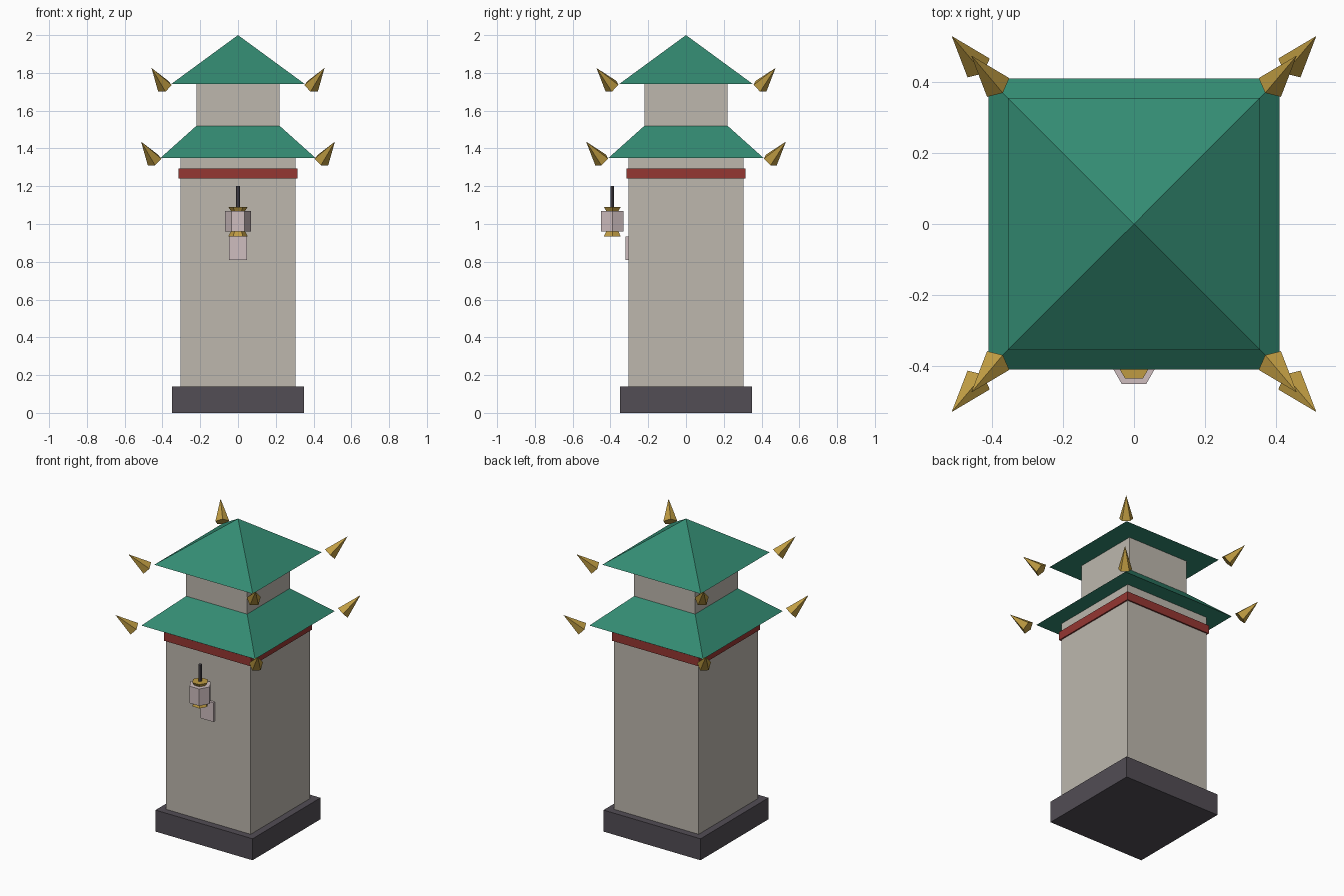
import bpy, bmesh, math
from mathutils import Vector

cube = bpy.data.objects.get("Cube")
if cube:
    bpy.data.objects.remove(cube, do_unlink=True)


def material(name, rgb):
    m = bpy.data.materials.new(name)
    m.use_nodes = True
    color = (*rgb, 1)
    m.diffuse_color = color
    m.node_tree.nodes["Principled BSDF"].inputs["Base Color"].default_value = color
    return m


plaster = material("pale plaster", (0.51, 0.475, 0.42))
green = material("green tile", (0.034, 0.26, 0.17))
red = material("red paint", (0.30, 0.038, 0.032))
stone = material("dark stone", (0.084, 0.074, 0.089))
gold = material("gold", (0.52, 0.33, 0.055))
paper = material("lantern paper", (0.62, 0.51, 0.52))


def finish(bm, name, mat):
    bmesh.ops.recalc_face_normals(bm, faces=bm.faces)
    mesh = bpy.data.meshes.new(name)
    bm.to_mesh(mesh)
    bm.free()
    mesh.materials.append(mat)
    obj = bpy.data.objects.new(name, mesh)
    bpy.context.collection.objects.link(obj)
    return obj


def prism(name, mat, sides, rings, center=(0, 0), turn=0.0):
    """Stack of regular rings given as (radius, z); radius 0 makes a point."""
    bm = bmesh.new()
    loops = []
    for r, z in rings:
        angles = [turn + math.tau * i / sides for i in range(sides)]
        if r == 0:
            angles = angles[:1]
        loops.append([bm.verts.new((center[0] + r * math.cos(a),
                                    center[1] + r * math.sin(a), z)) for a in angles])
    for low, high in zip(loops, loops[1:]):
        for i in range(sides):
            j = (i + 1) % sides
            if len(high) == 1:
                bm.faces.new((low[i], low[j], high[0]))
            else:
                bm.faces.new((low[i], low[j], high[j], high[i]))
    bm.faces.new(loops[0])
    if len(loops[-1]) > 1:
        bm.faces.new(loops[-1])
    return finish(bm, name, mat)


def square(name, mat, rings):
    """Square tier given as (half width, z) rings."""
    return prism(name, mat, 4, [(h * math.sqrt(2), z) for h, z in rings], turn=math.pi / 4)


# Tower tiers
square("base", stone, [(0.35, 0), (0.35, 0.14)])
square("lower_walls", plaster, [(0.305, 0.14), (0.305, 1.35)])
square("trim_band", red, [(0.314, 1.24), (0.314, 1.295)])
square("lower_roof", green, [(0.41, 1.35), (0.22, 1.52)])
square("upper_walls", plaster, [(0.22, 1.52), (0.22, 1.74)])
square("upper_roof", green, [(0.355, 1.74), (0, 2.0)])


# Five-sided horns floating off each roof corner
def horn(name, half, z, sx, sy):
    axis = Vector((0.07, 0.083, 0.1))
    root = Vector((half + 0.033, half + 0.036, z - 0.014))
    side = Vector((0, 0, 1)).cross(axis).normalized()
    up = axis.cross(side).normalized()
    bm = bmesh.new()

    def place(p):
        return bm.verts.new((p.x * sx, p.y * sy, p.z))

    tip = place(root + axis)
    ring = []
    for i in range(5):
        a = math.tau * i / 5
        ring.append(place(root + 0.043 * (up * math.cos(a) + side * math.sin(a))))
    for i in range(5):
        bm.faces.new((ring[i], ring[(i + 1) % 5], tip))
    bm.faces.new(ring)
    finish(bm, name, gold)


for tier, half, z in (("lower", 0.41, 1.35), ("upper", 0.355, 1.74)):
    for depth, sy in (("front", -1), ("back", 1)):
        for hand, sx in (("right", -1), ("left", 1)):
            horn(f"{tier}_horn_{depth}_{hand}", half, z, sx, sy)

# Hexagonal lantern in front of the wall
spot = (0, -0.39)
prism("lantern_rod", stone, 8, [(0.01, 1.085), (0.01, 1.2)], spot)
prism("lantern_body", paper, 6, [(0.069, 0.96), (0.069, 1.07)], spot)
prism("lantern_top_cap", gold, 6, [(0.035, 1.065), (0.051, 1.09)], spot)
prism("lantern_bottom_cap", gold, 6, [(0.051, 0.935), (0.035, 0.965)], spot)

# Small plaque on the front wall
bm = bmesh.new()
bmesh.ops.create_cube(bm, size=1)
for v in bm.verts:
    v.co = (v.co.x * 0.094, -0.312 + v.co.y * 0.018, 0.872 + v.co.z * 0.125)
finish(bm, "wall_plaque", paper)
